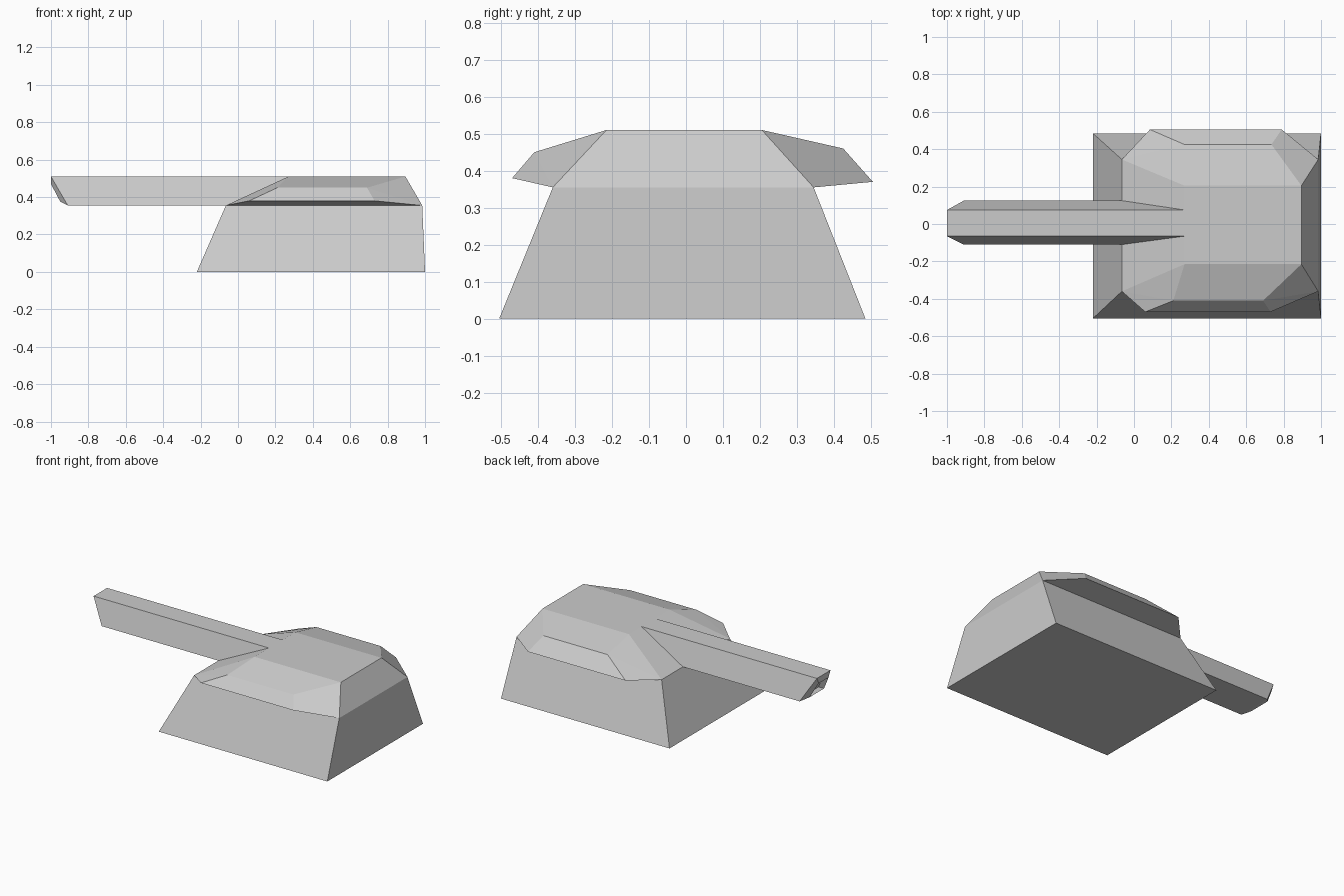
import bpy
import bmesh

cube = bpy.data.objects.get("Cube")
if cube:
    bpy.data.objects.remove(cube, do_unlink=True)

grey = bpy.data.materials.new("plain grey")
grey.use_nodes = True
colour = (0.6, 0.6, 0.6, 1)
grey.diffuse_color = colour
grey.node_tree.nodes["Principled BSDF"].inputs["Base Color"].default_value = colour


def start():
    return bmesh.new()


def finish(bm, name):
    """Weld the faces and turn them into a flat shaded object."""
    bmesh.ops.remove_doubles(bm, verts=bm.verts, dist=0.0005)
    mesh = bpy.data.meshes.new(name)
    bm.to_mesh(mesh)
    bm.free()
    mesh.materials.append(grey)
    obj = bpy.data.objects.new(name, mesh)
    bpy.context.collection.objects.link(obj)
    return obj


def face(bm, *points):
    bm.faces.new([bm.verts.new(p) for p in points])


def loft(bm, rings):
    """Join closed rings of equal length with quads."""
    for a, b in zip(rings, rings[1:]):
        for i in range(len(a)):
            j = (i + 1) % len(a)
            face(bm, a[i], a[j], b[j], b[i])


def rect(x0, x1, y0, y1, z):
    return [(x0, y0, z), (x1, y0, z), (x1, y1, z), (x0, y1, z)]


SEAM = 0.355   # height where the turret meets its base
ROOF = 0.51
foot = rect(-0.22, 1.0, -0.505, 0.485, 0)
waist = rect(-0.065, 0.985, -0.36, 0.345, SEAM)
roof = rect(0.27, 0.895, -0.215, 0.205, ROOF)

# Barrel section: low and high edge on each side
LOW_Y = (-0.11, 0.125)
HIGH_Y = (-0.065, 0.075)


def section(x_low, x_high):
    return [(x_low, LOW_Y[0], SEAM), (x_low, LOW_Y[1], SEAM),
            (x_high, HIGH_Y[1], ROOF), (x_high, HIGH_Y[0], ROOF)]


root = section(-0.065, 0.27)
tip = section(-0.91, -1.0)

# Tapered base with a closed floor
bm = start()
loft(bm, [foot, waist])
face(bm, *reversed(foot))
finish(bm, "turret_base")

# Turret: roof, rear slope, front slope beside the barrel, side bulges
bm = start()
face(bm, *roof)
face(bm, waist[1], waist[2], roof[2], roof[1])
face(bm, waist[0], roof[0], root[3], root[0])
face(bm, waist[3], root[1], root[2], roof[3])


def bulge(front_low, rear_low, rim, shoulder, front_top, rear_top, flip):
    """Side cheek; rim and shoulder are (x0, x1, y, z)."""
    rows = [(front_low, rear_low)]
    for x0, x1, y, z in (rim, shoulder):
        rows.append(((x0, y, z), (x1, y, z)))
    rows.append((front_top, rear_top))
    polys = [(a[0], a[1], b[1], b[0]) for a, b in zip(rows, rows[1:])]
    for end in (0, 1):
        low, out, mid, top = [r[end] for r in rows]
        for tri in ((low, out, mid), (low, mid, top)):
            polys.append(tri if end else tri[::-1])
    for p in polys:
        face(bm, *(p[::-1] if flip else p))


bulge(waist[0], waist[1], (0.06, 0.73, -0.47, 0.38), (0.21, 0.69, -0.41, 0.45),
      roof[0], roof[1], False)
bulge(waist[3], waist[2], (0.085, 0.79, 0.505, 0.37), (0.27, 0.735, 0.425, 0.46),
      roof[3], roof[2], True)
finish(bm, "turret_top")

# Barrel with a raised muzzle rim and a shallow bore
bm = start()
rim = [(-0.95, -0.07, 0.375), (-0.95, 0.08, 0.375),
       (-1.0, 0.055, 0.47), (-1.0, -0.045, 0.47)]
bore = [(x + 0.04, y, z) for x, y, z in rim]
loft(bm, [root, tip, rim, bore])
face(bm, *bore)
bmesh.ops.remove_doubles(bm, verts=bm.verts, dist=0.0005)
bmesh.ops.recalc_face_normals(bm, faces=bm.faces)
# The open root can mislead the winding, so check the underside
under = min(bm.faces, key=lambda f: f.calc_center_median().z)
if under.normal.z > 0:
    bmesh.ops.reverse_faces(bm, faces=bm.faces)
finish(bm, "barrel")
